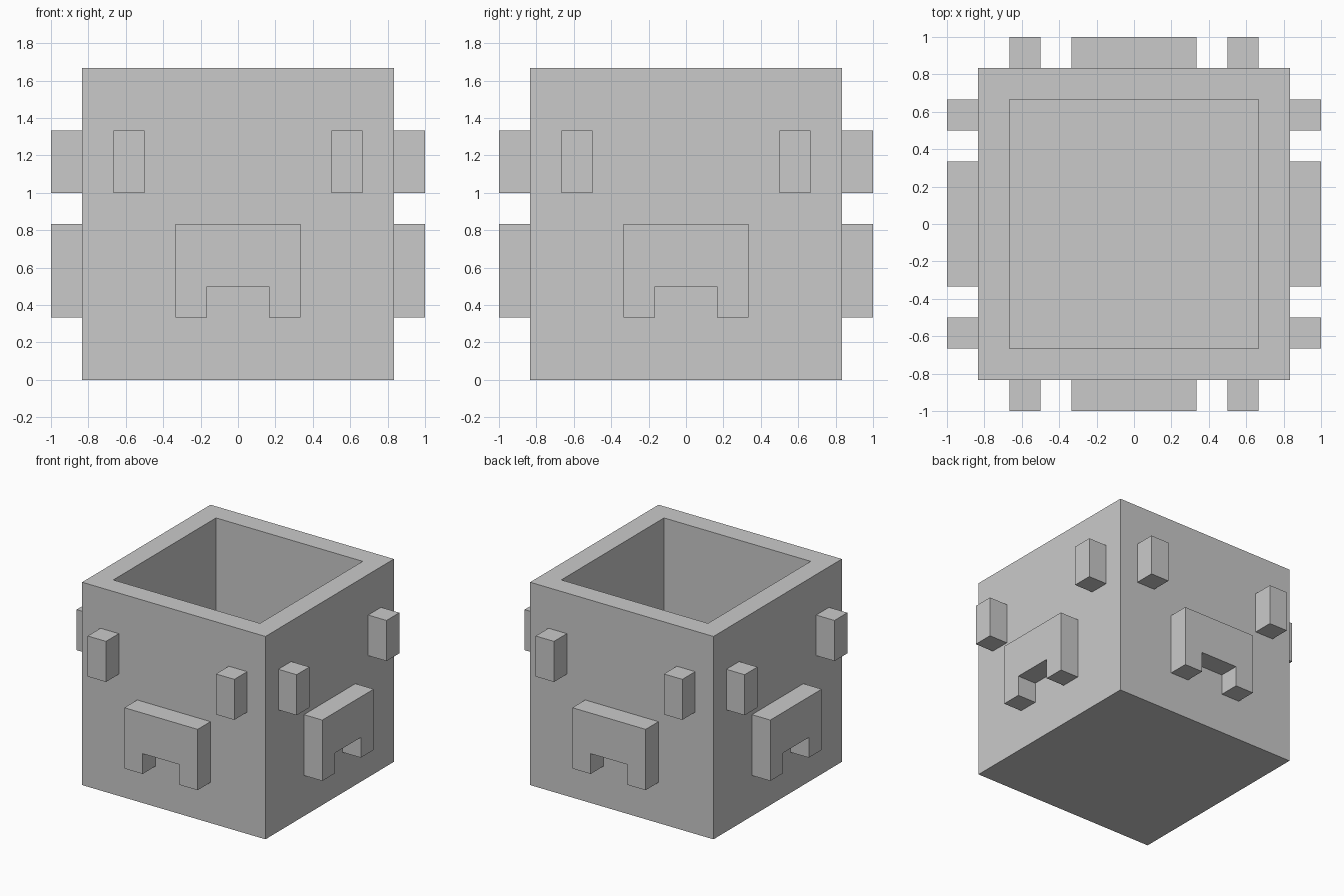
import bpy, bmesh
from math import radians
from mathutils import Matrix

cube = bpy.data.objects.get("Cube")
if cube:
    bpy.data.objects.remove(cube, do_unlink=True)

U = 1 / 6          # grid unit: wall thickness and relief depth
HALF = 5 * U       # half width of the pot

grey = bpy.data.materials.new("stone grey")
grey.use_nodes = True
colour = (0.59, 0.59, 0.59, 1)
grey.diffuse_color = colour
grey.node_tree.nodes["Principled BSDF"].inputs["Base Color"].default_value = colour


def add_object(name, bm):
    bmesh.ops.recalc_face_normals(bm, faces=bm.faces)
    mesh = bpy.data.meshes.new(name)
    bm.to_mesh(mesh)
    bm.free()
    mesh.materials.append(grey)
    obj = bpy.data.objects.new(name, mesh)
    bpy.context.collection.objects.link(obj)


def add_relief(name, outline, angle):
    """Extrude an x-z outline out of the front wall, then turn it to its side."""
    bm = bmesh.new()
    face = bm.faces.new([bm.verts.new((x * U, -HALF, z * U)) for x, z in outline])
    out = bmesh.ops.extrude_face_region(bm, geom=[face], use_keep_orig=True)
    moved = [v for v in out["geom"] if isinstance(v, bmesh.types.BMVert)]
    bmesh.ops.translate(bm, verts=moved, vec=(0, -U, 0))
    bm.transform(Matrix.Rotation(radians(angle), 4, "Z"))
    add_object(name, bm)


# Hollow square pot, open at the top
bm = bmesh.new()
bmesh.ops.create_cube(bm, size=2 * HALF, matrix=Matrix.Translation((0, 0, HALF)))
bm.normal_update()
top = max(bm.faces, key=lambda f: f.calc_center_median().z)
bmesh.ops.inset_individual(bm, faces=[top], thickness=U, use_even_offset=True)
floor = bmesh.ops.extrude_discrete_faces(bm, faces=[top])["faces"][0]
bmesh.ops.translate(bm, verts=floor.verts, vec=(0, 0, -9 * U))
add_object("pot_body", bm)

# Raised face on each of the four walls
left_eye = [(3, 6), (4, 6), (4, 8), (3, 8)]
right_eye = [(-x, z) for x, z in left_eye]
mouth = [(-2, 2), (-1, 2), (-1, 3), (1, 3), (1, 2), (2, 2), (2, 5), (-2, 5)]

for side, angle in (("front", 0), ("left", 90), ("back", 180), ("right", 270)):
    add_relief(side + "_left_eye", left_eye, angle)
    add_relief(side + "_right_eye", right_eye, angle)
    add_relief(side + "_mouth", mouth, angle)
